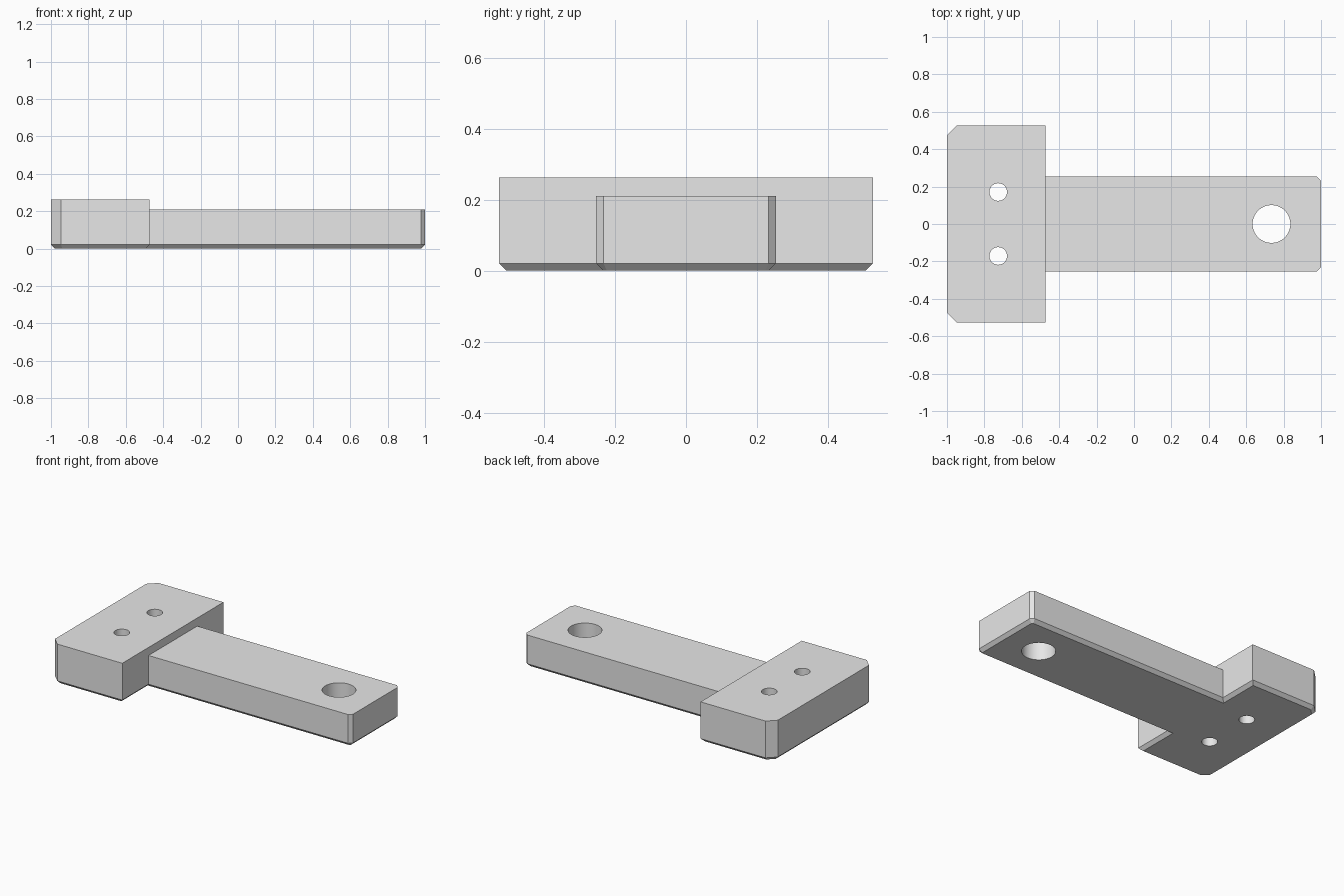
import bpy
import bmesh
from mathutils import Vector

cube = bpy.data.objects.get("Cube")
if cube:
    bpy.data.objects.remove(cube, do_unlink=True)

HEAD_TOP, ARM_TOP, CHAMFER = 0.263, 0.21, 0.021

grey = bpy.data.materials.new("plain grey")
grey.use_nodes = True
grey.diffuse_color = (0.8, 0.8, 0.8, 1)
grey.node_tree.nodes["Principled BSDF"].inputs["Base Color"].default_value = (0.8, 0.8, 0.8, 1)


def inset(points, distance):
    """Offset a counter-clockwise outline inwards with mitred corners."""
    result = []
    for i, p in enumerate(points):
        d1 = (p - points[i - 1]).normalized()
        d2 = (points[(i + 1) % len(points)] - p).normalized()
        n1, n2 = Vector((-d1.y, d1.x)), Vector((-d2.y, d2.x))
        result.append(p + (n1 + n2) * distance / (1 + n1.dot(n2)))
    return result


# T-shaped outline: front half, then mirrored to the back
half = [(-1, -0.474), (-0.947, -0.526), (-0.474, -0.526),
        (-0.474, -0.253), (0.979, -0.253), (1, -0.232)]
outline = [Vector(p) for p in half] + [Vector((x, -y)) for x, y in reversed(half)]
count = len(outline)

# Body with a chamfered underside
bm = bmesh.new()
bottom = [bm.verts.new((p.x, p.y, 0)) for p in inset(outline, CHAMFER)]
lower = [bm.verts.new((p.x, p.y, CHAMFER)) for p in outline]
upper = [bm.verts.new((p.x, p.y, ARM_TOP)) for p in outline]
bm.faces.new(bottom[::-1])
for a, b in ((bottom, lower), (lower, upper)):
    for i in range(count):
        j = (i + 1) % count
        bm.faces.new((a[i], a[j], b[j], b[i]))
bm.faces.new(upper[3:9])
head_face = bm.faces.new(upper[:4] + upper[8:])

# Raise the head above the arm
raised = bmesh.ops.extrude_face_region(bm, geom=[head_face])["geom"]
bmesh.ops.translate(bm, vec=(0, 0, HEAD_TOP - ARM_TOP),
                    verts=[v for v in raised if isinstance(v, bmesh.types.BMVert)])
if head_face.is_valid:
    bmesh.ops.delete(bm, geom=[head_face], context='FACES_ONLY')
bmesh.ops.dissolve_limit(bm, angle_limit=0.01, verts=bm.verts[:], edges=bm.edges[:])
bmesh.ops.recalc_face_normals(bm, faces=bm.faces[:])
mesh = bpy.data.meshes.new("t_bracket")
bm.to_mesh(mesh)
bm.free()
mesh.materials.append(grey)
bracket = bpy.data.objects.new("t_bracket", mesh)
bpy.context.collection.objects.link(bracket)

# Through holes: one in the arm, two in the head
cutters = []
for x, y, radius in ((0.735, 0, 0.101), (-0.726, 0.171, 0.047), (-0.726, -0.171, 0.047)):
    bpy.ops.mesh.primitive_cylinder_add(vertices=64, radius=radius, depth=1, location=(x, y, 0.1))
    cutter = bpy.context.object
    cutter.name = "hole_cutter"
    cutter.hide_render = True
    cutter.data.materials.append(grey)
    cutters.append(cutter)
    cut = bracket.modifiers.new("hole", 'BOOLEAN')
    cut.operation = 'DIFFERENCE'
    cut.solver = 'EXACT'
    cut.object = cutter

bpy.ops.object.select_all(action='DESELECT')
bracket.select_set(True)
bpy.context.view_layer.objects.active = bracket
for modifier in list(bracket.modifiers):
    bpy.ops.object.modifier_apply(modifier=modifier.name)
for cutter in cutters:
    bpy.data.objects.remove(cutter, do_unlink=True)
bpy.ops.object.shade_smooth_by_angle(angle=0.4)
